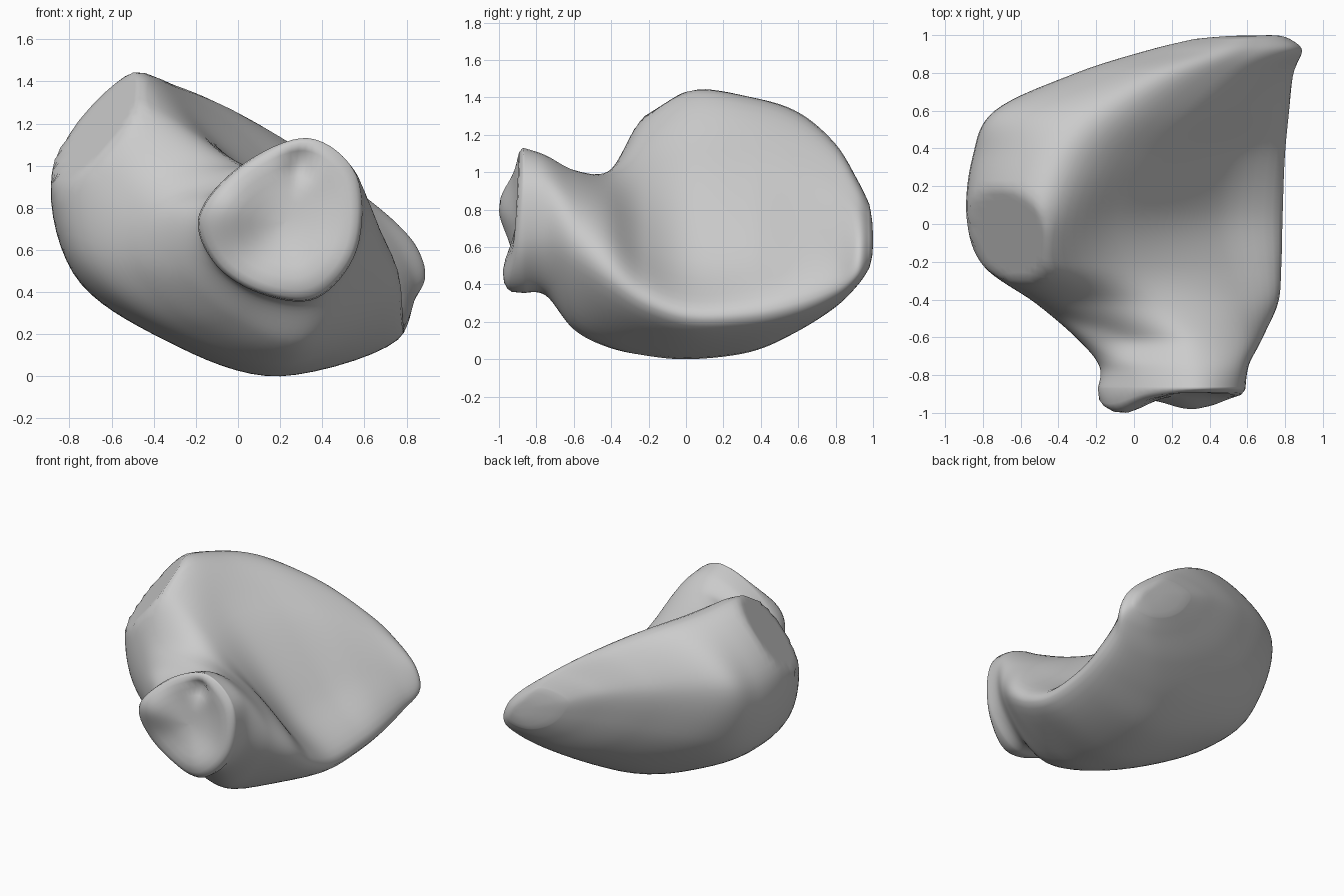
import bpy, bmesh, math
from mathutils import Vector

if "Cube" in bpy.data.objects:
    bpy.data.objects.remove(bpy.data.objects["Cube"])

# Each section: y, then (x, z) at crest, upper left, lower left, bottom left,
# bottom, lip, low hollow, high hollow
head = [
    (-0.87, [(.01, 1.0), (-.19, .76), (-.11, .53), (.11, .39), (.37, .37), (.56, .60), (.56, .95), (.33, 1.13)]),
    (-0.75, [(0, .97), (-.18, .76), (-.13, .54), (.09, .38), (.37, .36), (.58, .62), (.57, .94), (.32, 1.09)]),
    (-0.60, [(-.05, .91), (-.29, .78), (-.27, .50), (-.02, .27), (.33, .17), (.66, .53), (.60, .83), (.29, 1.01)]),
    (-0.42, [(-.36, .97), (-.51, .78), (-.48, .50), (-.20, .23), (.28, .07), (.75, .42), (.55, .76), (.11, .98)]),
]
body = [
    (-0.22, [(-.53, 1.31), (-.78, 1.05), (-.74, .55), (-.35, .21), (.22, .02), (.77, .29), (.49, .60), (-.03, 1.03)]),
    (0.03, [(-.51, 1.44), (-.87, 1.04), (-.79, .50), (-.35, .17), (.20, 0), (.78, .21), (.44, .53), (-.09, 1.10)]),
    (0.35, [(-.42, 1.40), (-.84, 1.0), (-.74, .48), (-.30, .19), (.25, .04), (.79, .22), (.50, .56), (.05, 1.11)]),
    (0.60, [(-.22, 1.32), (-.72, 1.05), (-.60, .60), (-.15, .28), (.35, .15), (.81, .27), (.61, .63), (.26, 1.05)]),
    (0.80, [(.10, 1.15), (-.30, .98), (-.18, .65), (.13, .40), (.50, .28), (.83, .35), (.74, .63), (.47, .94)]),
    (0.92, [(.40, .95), (.08, .89), (.16, .68), (.36, .50), (.63, .40), (.87, .44), (.84, .62), (.65, .81)]),
]


def spline(a, b, c, d, t):
    return 0.5 * (2 * b + (c - a) * t + (2 * a - 5 * b + 4 * c - d) * t * t
                  + (3 * b - a - 3 * c + d) * t ** 3)


def smooth_ring(pts, steps=8):
    n = len(pts)
    return [spline(pts[i - 1], pts[i], pts[(i + 1) % n], pts[(i + 2) % n], s / steps)
            for i in range(n) for s in range(steps)]


def shrink(ring, s, y, centre):
    return [Vector((centre.x + (p.x - centre.x) * s, y, centre.z + (p.z - centre.z) * s)) for p in ring]


keys = [smooth_ring([Vector((x, y, z)) for x, z in pts]) for y, pts in head + body]
tip = Vector((.72, 1, .63))
keys.append(shrink(keys[-1], .62, .98, tip))

# Smooth loft from the knobbed head to the broad tip
rings = []
last = len(keys) - 1
for i in range(last):
    k = [keys[max(0, i - 1)], keys[i], keys[i + 1], keys[min(last, i + 2)]]
    for s in range(8):
        rings.append([spline(*q, s / 8) for q in zip(*k)])
rings.append(keys[-1])

# Rounded tip
for s, y in ((.8, .988), (.55, .996), (.3, .999), (.02, 1.0)):
    rings.append(shrink(keys[-1], s, y, tip))

# Flat facet worn into the upper left shoulder
facet_point = Vector((-.88, .1, 1.02))
facet_normal = Vector((-.194, -.098, .167)).normalized()
for ring in rings:
    for p in ring:
        d = (p - facet_point).dot(facet_normal)
        if d > 0 and p.z > .75 and p.x < -.3:
            p -= facet_normal * d


# Lumpy, dished end of the head
def lump(p, x, z, r, h):
    return h * math.exp(-((p.x - x) ** 2 + (p.z - z) ** 2) / (r * r))


centre = Vector((.22, 0, .73))
for s, y in ((.985, -.892), (.94, -.91), (.85, -.918), (.7, -.915), (.55, -.908), (.4, -.905),
             (.25, -.905), (.12, -.905), (.01, -.905)):
    ring = shrink(keys[0], s, y, centre)
    for p in ring:
        p.y += (lump(p, -.05, .80, .17, -.085) + lump(p, .30, .48, .17, -.065)
                + lump(p, .42, 1.0, .3, .02) + lump(p, .29, 1.02, .07, .07) * min(1, (1 - s) * 4))
    rings.insert(0, ring)

bm = bmesh.new()
grid = [[bm.verts.new(p) for p in ring] for ring in rings]
n = len(grid[0])
for a, b in zip(grid, grid[1:]):
    for j in range(n):
        k = (j + 1) % n
        bm.faces.new((a[j], a[k], b[k], b[j]))
bm.faces.new(grid[0])
bm.faces.new(grid[-1])

# Settle on the ground and centre
lo = [min(v.co[i] for v in bm.verts) for i in range(3)]
hi = [max(v.co[i] for v in bm.verts) for i in range(3)]
bmesh.ops.translate(bm, verts=bm.verts, vec=(-(lo[0] + hi[0]) / 2, -(lo[1] + hi[1]) / 2, -lo[2]))
bmesh.ops.recalc_face_normals(bm, faces=bm.faces)
for f in bm.faces:
    f.smooth = True
mesh = bpy.data.meshes.new("wrist_bone")
bm.to_mesh(mesh)
bm.free()
bpy.context.collection.objects.link(bpy.data.objects.new("wrist_bone", mesh))
